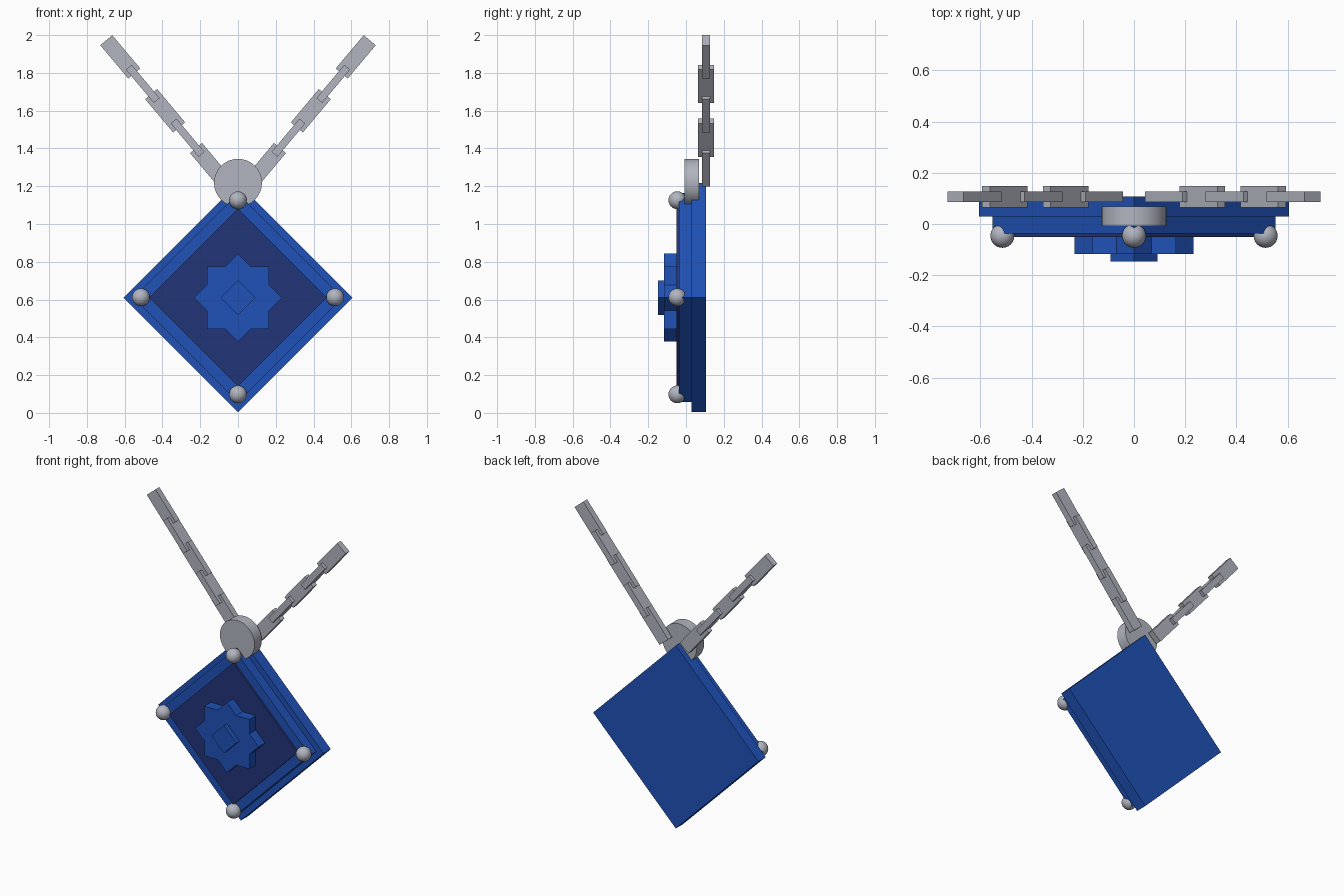
import bpy, bmesh, math
from mathutils import Matrix, Vector

if "Cube" in bpy.data.objects:
    bpy.data.objects.remove(bpy.data.objects["Cube"])


def material(name, rgb):
    m = bpy.data.materials.new(name)
    m.diffuse_color = (*rgb, 1.0)
    m.use_nodes = True
    m.node_tree.nodes["Principled BSDF"].inputs["Base Color"].default_value = m.diffuse_color
    return m


BLUE = material("royal_blue", (0.014, 0.085, 0.48))
NAVY = material("navy", (0.016, 0.036, 0.19))
STEEL = material("steel_grey", (0.44, 0.46, 0.52))
CZ = 0.61  # height of the pendant's centre


def finish(name, bm, mat, smooth=False):
    bmesh.ops.recalc_face_normals(bm, faces=bm.faces[:])
    mesh = bpy.data.meshes.new(name)
    bm.to_mesh(mesh)
    bm.free()
    mesh.materials.append(mat)
    ob = bpy.data.objects.new(name, mesh)
    bpy.context.collection.objects.link(ob)
    if smooth:
        bpy.ops.object.select_all(action='DESELECT')
        bpy.context.view_layer.objects.active = ob
        ob.select_set(True)
        bpy.ops.object.shade_smooth_by_angle(angle=math.radians(40))
    return ob


def prism(name, radii, count, y0, y1, mat, cz=CZ, smooth=False):
    """Extrude a radial outline along y; radii repeat around the outline."""
    bm = bmesh.new()
    ring = []
    for i in range(count):
        a = 2 * math.pi * i / count
        r = radii[i % len(radii)]
        ring.append(bm.verts.new((r * math.cos(a), y0, cz + r * math.sin(a))))
    face = bm.faces.new(ring)
    ext = bmesh.ops.extrude_face_region(bm, geom=[face])
    verts = [v for v in ext["geom"] if isinstance(v, bmesh.types.BMVert)]
    bmesh.ops.translate(bm, verts=verts, vec=(0, y1 - y0, 0))
    return finish(name, bm, mat, smooth)


# Stepped diamond pendant
prism("back_plate", [0.606], 4, 0.03, 0.107, BLUE)
prism("front_frame", [0.553], 4, -0.037, 0.03, BLUE)
prism("inner_panel", [0.47], 4, -0.05, -0.037, NAVY)

# Eight-pointed star with a raised centre
prism("star", [0.233, 0.1783], 16, -0.117, -0.05, BLUE)
prism("star_centre", [0.092], 4, -0.147, -0.117, BLUE)

# Round hanger
prism("hanger_disc", [0.127], 32, -0.008, 0.068, STEEL, cz=1.218, smooth=True)

# Corner studs
for name, dx, dz in (("left", -1, 0), ("right", 1, 0), ("top", 0, 1), ("bottom", 0, -1)):
    bm = bmesh.new()
    bmesh.ops.create_uvsphere(bm, u_segments=24, v_segments=12, radius=0.047,
                              matrix=Matrix.Translation((dx * 0.514, -0.046, CZ + 0.002 + dz * 0.514)))
    finish(name + "_stud", bm, STEEL, smooth=True)

# Two chains of solid links, alternately flat and turned on edge
for side, s in (("left", -1), ("right", 1)):
    for i in range(5):
        centre = Vector((s * (0.148 + 0.1188 * i), 0.106, 1.314 + 0.1427 * i))
        wide, deep = (0.083, 0.04) if i % 2 == 0 else (0.04, 0.085)
        bm = bmesh.new()
        bmesh.ops.create_cube(bm, size=1, matrix=Matrix.Translation(centre)
                              @ Matrix.Rotation(s * math.radians(40), 4, 'Y')
                              @ Matrix.Diagonal((wide, deep, 0.23, 1)))
        finish(f"{side}_chain_link_{i + 1}", bm, STEEL)
